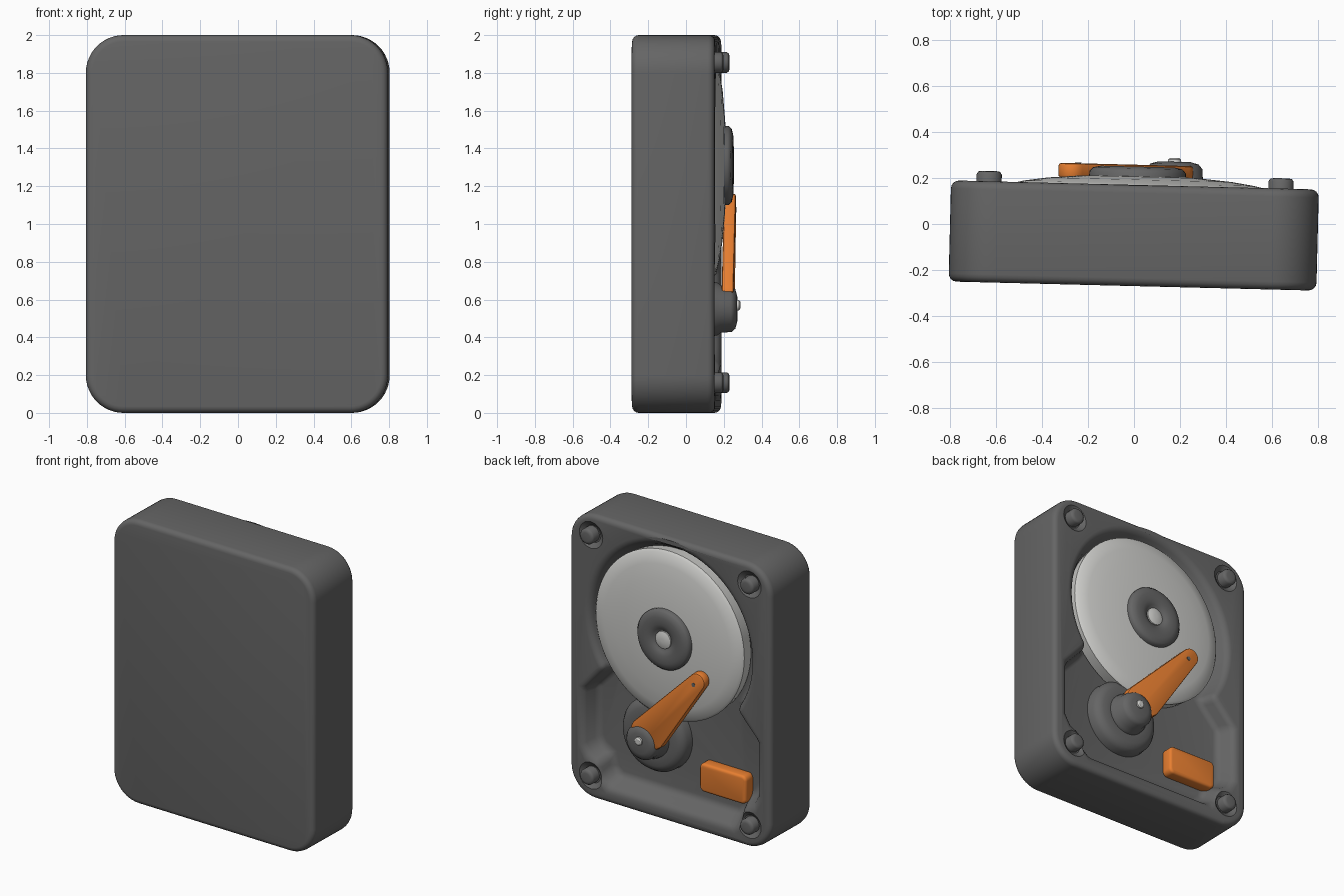
import bpy, bmesh, math
from math import sin, cos, pi, radians

if "Cube" in bpy.data.objects:
    bpy.data.objects.remove(bpy.data.objects["Cube"], do_unlink=True)

TILT = radians(-1.43)   # the whole drive is turned slightly about z
BACK, FRONT, FLOOR = 0.17, -0.27, 0.05


def material(name, rgb):
    m = bpy.data.materials.new(name)
    m.use_nodes = True
    m.diffuse_color = (*rgb, 1)
    m.node_tree.nodes["Principled BSDF"].inputs["Base Color"].default_value = (*rgb, 1)
    return m


GREY = material("dark grey", (0.13, 0.13, 0.13))
SILVER = material("silver", (0.62, 0.62, 0.6))
ORANGE = material("orange", (0.8, 0.21, 0.03))


def make_object(name, bm, mat):
    bmesh.ops.recalc_face_normals(bm, faces=bm.faces)
    mesh = bpy.data.meshes.new(name)
    bm.to_mesh(mesh)
    bm.free()
    mesh.materials.append(mat)
    ob = bpy.data.objects.new(name, mesh)
    bpy.context.collection.objects.link(ob)
    ob.rotation_euler.z = TILT
    return ob


def apply(ob, mod):
    bpy.context.view_layer.objects.active = ob
    bpy.ops.object.modifier_apply(modifier=mod.name)


def bevel(ob, width, segments=3):
    mod = ob.modifiers.new("Bevel", "BEVEL")
    mod.width, mod.segments = width, segments
    mod.limit_method, mod.angle_limit = "ANGLE", radians(32)
    mod.use_clamp_overlap = False
    apply(ob, mod)


def cut(ob, cutter):
    mod = ob.modifiers.new("Cut", "BOOLEAN")
    mod.object, mod.operation, mod.solver = cutter, "DIFFERENCE", "EXACT"
    apply(ob, mod)
    bpy.data.objects.remove(cutter, do_unlink=True)


def smooth(ob, angle=35):
    bpy.ops.object.select_all(action="DESELECT")
    ob.select_set(True)
    bpy.context.view_layer.objects.active = ob
    bpy.ops.object.shade_smooth_by_angle(angle=radians(angle))


def prism(name, outline, y0, y1, mat, shrink=1.0, pivot_z=0.0):
    """Extrude an x-z outline from y0 to y1; the y0 end may be scaled."""
    bm = bmesh.new()
    low = [bm.verts.new((x * shrink, y0, pivot_z + (z - pivot_z) * shrink)) for x, z in outline]
    high = [bm.verts.new((x, y1, z)) for x, z in outline]
    bm.faces.new(low)
    bm.faces.new(high)
    for i in range(len(outline)):
        j = (i + 1) % len(outline)
        bm.faces.new((low[i], low[j], high[j], high[i]))
    return make_object(name, bm, mat)


def lathe(name, profile, x, z, mat, sides=48):
    """Spin (radius, y) points about an axis along y."""
    bm = bmesh.new()
    rings = [[bm.verts.new((x + r * cos(2 * pi * i / sides), y, z + r * sin(2 * pi * i / sides)))
              for i in range(sides)] for r, y in profile]
    bm.faces.new(rings[0])
    bm.faces.new(rings[-1])
    for a, b in zip(rings, rings[1:]):
        for i in range(sides):
            j = (i + 1) % sides
            bm.faces.new((a[i], a[j], b[j], b[i]))
    return make_object(name, bm, mat)


def arc(cx, cz, r, start, end, n):
    steps = [radians(start + (end - start) * i / n) for i in range(n + 1)]
    return [(cx + r * cos(t), cz + r * sin(t)) for t in steps]


def rounded_box(cx, cz, hw, hh, r, n=8):
    pts = []
    for k, (sx, sz) in enumerate([(1, 1), (-1, 1), (-1, -1), (1, -1)]):
        pts += arc(cx + sx * (hw - r), cz + sz * (hh - r), r, 90 * k, 90 * k + 90, n)
    return pts


# Case with one keyhole-shaped tray: round platter well above a wide pocket
case = prism("case", rounded_box(0, 1, 0.8, 1, 0.2, 12), FRONT, BACK, GREY)
side = [(0.5, 0.1), (0.56, 0.15), (0.58, 0.25), (0.66, 0.29), (0.7, 0.36), (0.7, 0.75), (0.56, 0.9)]
well = arc(0, 1.31, 0.645, -35, 215, 56)
tray = side + well + [(-x, z) for x, z in reversed(side)]
cut(case, prism("tray_cutter", tray, FLOOR, BACK + 0.001, GREY, 0.93, 0.95))
bevel(case, 0.035, 4)

# Corner screws in shallow dimples
for sx in (-1, 1):
    for sz, level in ((0.16, "lower"), (1.855, "upper")):
        x = sx * 0.635
        cut(case, lathe("dimple_cutter", [(0.06, 0.145), (0.1, 0.175), (0.1, 0.3)],
                        x * 0.99, sz, GREY, 24))
        screw = lathe(f"{level}_{'left' if sx > 0 else 'right'}_screw",
                      [(0.055, 0.12), (0.055, 0.2), (0.047, 0.212), (0.03, 0.215)], x, sz, GREY, 24)
        smooth(screw, 50)
smooth(case)

# Domed platter, hub ring and hub cap
smooth(lathe("platter", [(0.58, 0.06), (0.59, 0.145), (0.575, 0.16), (0.5, 0.178), (0.4, 0.193),
                         (0.25, 0.206), (0.1, 0.21)], 0.02, 1.31, SILVER, 72), 50)
smooth(lathe("hub_ring", [(0.21, 0.19), (0.21, 0.225), (0.195, 0.242), (0.16, 0.25), (0.11, 0.25),
                          (0.08, 0.24), (0.06, 0.225)], 0.01, 1.31, GREY), 50)
smooth(lathe("hub_cap", [(0.065, 0.2), (0.06, 0.234), (0.035, 0.242), (0.01, 0.243)],
             0.01, 1.31, SILVER, 32), 50)

# Stepped arm pivot
PX, PZ = 0.17, 0.55
smooth(lathe("pivot_base", [(0.26, 0.03), (0.255, 0.1), (0.235, 0.13), (0.2, 0.145), (0.15, 0.147)],
             PX, PZ, GREY), 50)
smooth(lathe("pivot_drum", [(0.145, 0.13), (0.14, 0.17), (0.125, 0.19), (0.122, 0.245),
                            (0.105, 0.265), (0.07, 0.275)], PX, PZ, GREY), 50)
smooth(lathe("pivot_pin", [(0.03, 0.26), (0.028, 0.285), (0.018, 0.292)], PX, PZ + 0.02, SILVER, 20))

# Tapered arm with a rounded tip, and its tip rivet
tip = arc(-0.275, 1.1, 0.06, 42, 222, 10)
arm = prism("arm", [(0.05, 0.53), (0.14, 0.575), (0.255, 0.64), (0.235, 0.68)] + tip + [(0.01, 0.56)],
            0.195, 0.258, ORANGE)
bevel(arm, 0.012, 2)
smooth(arm)
lathe("tip_rivet", [(0.014, 0.25), (0.014, 0.261)], -0.25, 1.075, GREY, 12)

# Chip on the pocket floor
chip = prism("chip", rounded_box(-0.385, 0.365, 0.185, 0.1, 0.035, 5), FLOOR - 0.01, 0.13, ORANGE)
bevel(chip, 0.018, 3)
smooth(chip)
